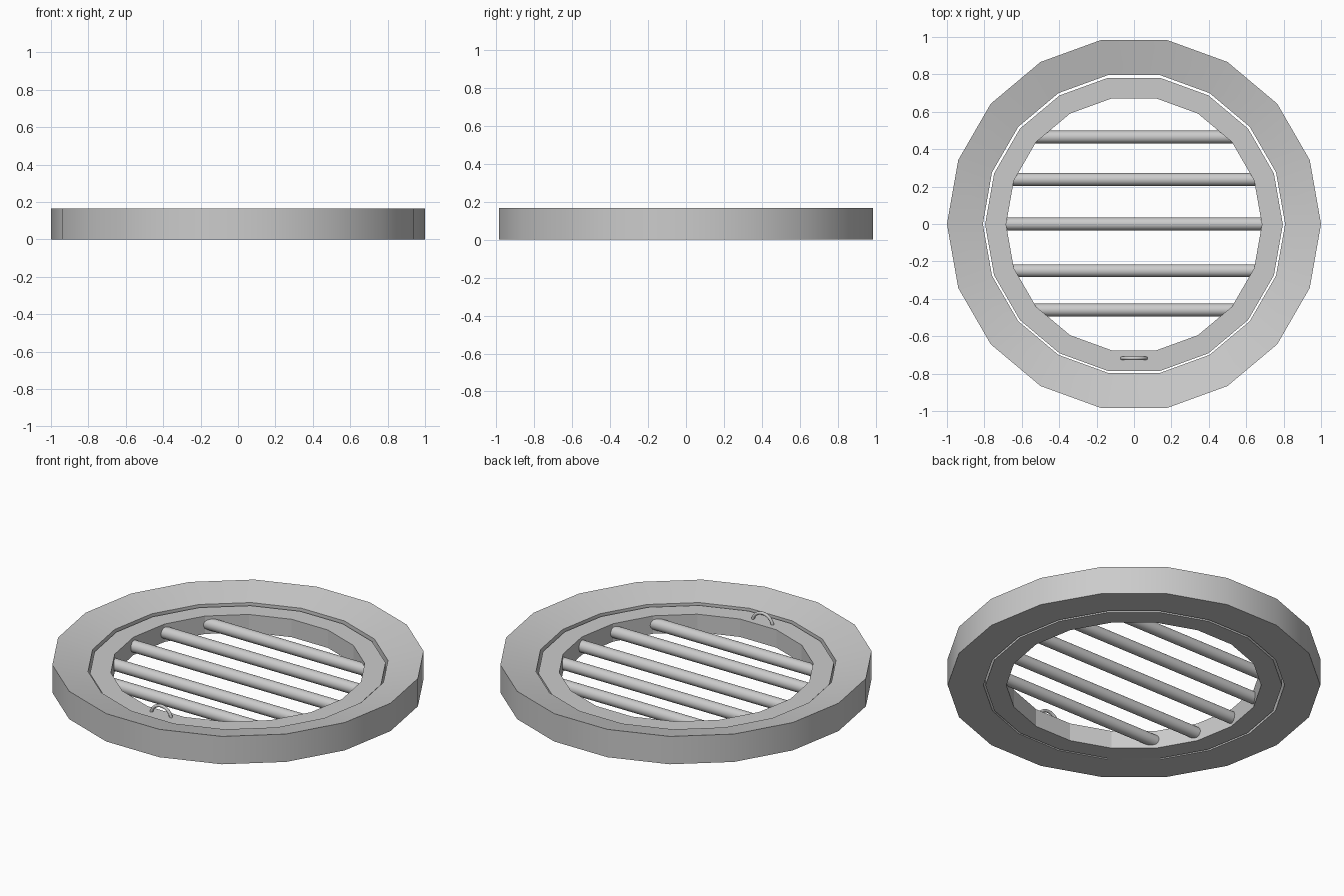
import bpy, bmesh, math

if "Cube" in bpy.data.objects:
    bpy.data.objects.remove(bpy.data.objects["Cube"])

SIDES = 18


def finish(name, bm, smooth):
    bmesh.ops.recalc_face_normals(bm, faces=bm.faces)
    mesh = bpy.data.meshes.new(name)
    bm.to_mesh(mesh)
    bm.free()
    obj = bpy.data.objects.new(name, mesh)
    bpy.context.collection.objects.link(obj)
    if smooth:
        bpy.ops.object.select_all(action='DESELECT')
        obj.select_set(True)
        bpy.context.view_layer.objects.active = obj
        bpy.ops.object.shade_smooth_by_angle(angle=math.radians(25))
    return obj


def lathe_ring(name, profile, y=0.0, smooth=False):
    """Sweep a closed (radius, z) profile around the z axis."""
    bm = bmesh.new()
    loops = []
    for i in range(SIDES):
        a = 2 * math.pi * i / SIDES
        loops.append([bm.verts.new((r * math.cos(a), y + r * math.sin(a), z))
                      for r, z in profile])
    n = len(profile)
    for i in range(SIDES):
        p, q = loops[i], loops[(i + 1) % SIDES]
        for j in range(n):
            k = (j + 1) % n
            bm.faces.new((p[j], q[j], q[k], p[k]))
    return finish(name, bm, smooth)


# Outer frame: its top slopes down towards the opening
lathe_ring("outer_frame", [(1.0, 0), (1.0, 0.165), (0.808, 0.118), (0.808, 0)],
           smooth=True)

# Inner ring of the hatch
lathe_ring("hatch_ring", [(0.796, 0), (0.796, 0.106), (0.684, 0.106), (0.684, 0)],
           y=-0.002)

# Grate bars, ends sunk into the ring
apothem = 0.684 * math.cos(math.pi / SIDES)
for i, y in enumerate((0.465, 0.238, 0.0, -0.25, -0.46)):
    half = math.sqrt(apothem ** 2 - y ** 2) + 0.045
    bpy.ops.mesh.primitive_cylinder_add(vertices=24, radius=0.034, depth=2 * half,
                                        location=(0, y, 0.053),
                                        rotation=(0, math.pi / 2, 0))
    bar = bpy.context.object
    bar.name = f"grate_bar_{i + 1}"
    bpy.ops.object.shade_smooth_by_angle(angle=math.radians(30))

# Lift handle: a loop half sunk into the ring
bpy.ops.mesh.primitive_torus_add(major_radius=0.066, minor_radius=0.009,
                                 major_segments=32, minor_segments=10,
                                 location=(0, -0.718, 0.09),
                                 rotation=(math.pi / 2, 0, 0))
bpy.context.object.name = "lift_handle"
bpy.ops.object.shade_smooth_by_angle(angle=math.radians(40))
